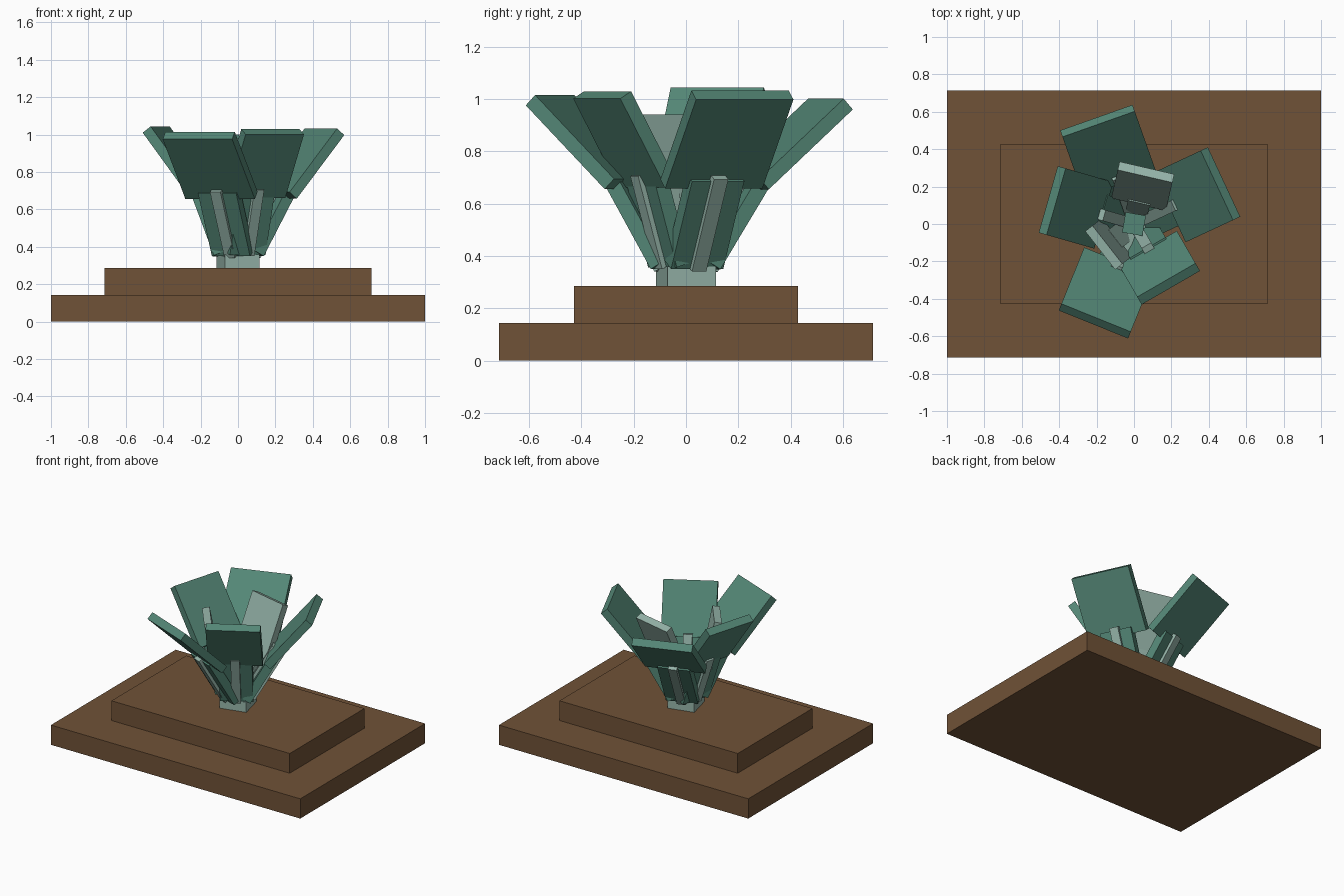
import bpy
from math import radians, cos, sin
from mathutils import Matrix, Vector

cube = bpy.data.objects.get("Cube")
if cube:
    bpy.data.objects.remove(cube, do_unlink=True)


def material(name, color):
    mat = bpy.data.materials.new(name)
    mat.use_nodes = True
    mat.diffuse_color = (*color, 1)
    mat.node_tree.nodes["Principled BSDF"].inputs["Base Color"].default_value = (*color, 1)
    return mat


brown = material("soil brown", (0.162, 0.084, 0.038))
green = material("leaf green", (0.088, 0.240, 0.180))
pale = material("pale green", (0.300, 0.455, 0.395))


def block(name, mat, size, matrix):
    bpy.ops.mesh.primitive_cube_add(size=1)
    obj = bpy.context.object
    obj.name = name
    obj.data.transform(matrix @ Matrix.Diagonal((*size, 1)))
    obj.data.materials.append(mat)
    return obj


def upright(name, mat, width, depth, low, high, turn=0):
    """Vertical block between two heights."""
    m = Matrix.Translation((0, 0, (low + high) / 2)) @ Matrix.Rotation(radians(turn), 4, "Z")
    return block(name, mat, (width, depth, high - low), m)


def leaning(name, mat, angle, start, end, width, depth, extra=0):
    """Block leaning outward between two (radius, height) points."""
    a = radians(angle)
    out = Vector((cos(a), sin(a), 0))
    side = Vector((-sin(a), cos(a), 0))
    p = out * start[0] + Vector((0, 0, start[1]))
    q = out * end[0] + Vector((0, 0, end[1]))
    axis = (q - p).normalized()
    q += axis * extra
    normal = side.cross(axis)
    m = Matrix((side, normal, axis)).transposed().to_4x4()
    m.translation = (p + q) / 2
    return block(name, mat, (width, depth, (q - p).length), m)


# Stepped base
upright("base_slab", brown, 2, 1.43, 0, 0.143)
upright("upper_slab", brown, 1.43, 0.857, 0.143, 0.286)

# Central stem
upright("stem_foot", pale, 0.19, 0.19, 0.286, 0.36, 13.7)
upright("stem_core", green, 0.11, 0.11, 0.35, 0.55, -10)

# Outer leaves: name, direction, plate foot radius, tip (radius, height), plate width
leaves = [
    ("right_back", 109.5, 0.245, (0.585, 0.98), 0.41),
    ("left", 25, 0.23, (0.51, 1.015), 0.41),
    ("left_front", -60, 0.17, (0.37, 1.015), 0.36),
    ("right_front", 248, 0.235, (0.56, 0.995), 0.40),
    ("right", 164, 0.19, (0.455, 1.027), 0.37),
]
for name, angle, foot, tip, width in leaves:
    low = (0.075, 0.365)
    high = (foot * 1.5 - 0.08, 0.70)
    leaning(name + "_leaf_stalk", green, angle, low, high, 0.22, 0.06)
    leaning(name + "_leaf_rib", pale, angle, low, high, 0.06, 0.10, 0.02)
    leaning(name + "_leaf_plate", green, angle, (foot, 0.675), tip, width, 0.055)

# Pale inner leaves
leaning("back_inner_leaf", pale, 77, (0.13, 0.62), (0.285, 0.97), 0.30, 0.05)
leaning("front_inner_leaf", pale, 218, (0.14, 0.60), (0.205, 0.935), 0.26, 0.05)
leaning("back_inner_stalk", pale, 77, (0.06, 0.36), (0.14, 0.66), 0.12, 0.05)
leaning("front_inner_stalk", pale, 218, (0.06, 0.36), (0.15, 0.66), 0.12, 0.05)
